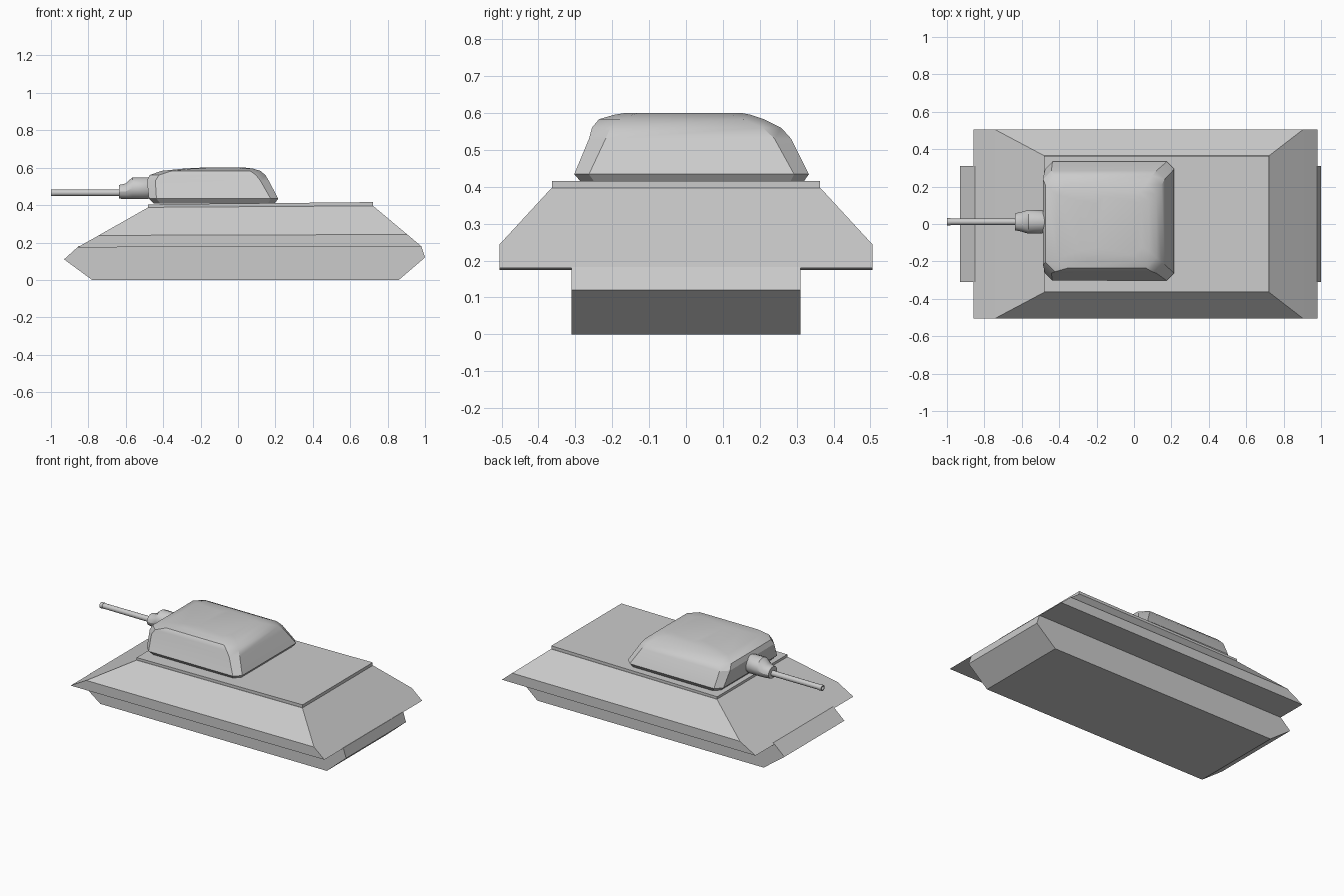
import bpy, bmesh, math

if "Cube" in bpy.data.objects:
    bpy.data.objects.remove(bpy.data.objects["Cube"])


def loft(name, rings, smooth=False, close=False):
    """Skin a list of equal-length vertex rings; cap both ends, or join last to first."""
    bm = bmesh.new()
    vs = [[bm.verts.new(p) for p in r] for r in rings]
    n = len(vs[0])
    pairs = list(zip(vs, vs[1:])) + ([(vs[-1], vs[0])] if close else [])
    for a, b in pairs:
        for i in range(n):
            j = (i + 1) % n
            bm.faces.new((a[i], a[j], b[j], b[i]))
    if not close:
        bm.faces.new(vs[0])
        bm.faces.new(vs[-1])
    bmesh.ops.recalc_face_normals(bm, faces=bm.faces)
    me = bpy.data.meshes.new(name)
    bm.to_mesh(me)
    bm.free()
    ob = bpy.data.objects.new(name, me)
    bpy.context.collection.objects.link(ob)
    if smooth:
        bpy.ops.object.select_all(action='DESELECT')
        ob.select_set(True)
        bpy.context.view_layer.objects.active = ob
        bpy.ops.object.shade_smooth_by_angle(angle=math.radians(30))
    return ob


def rect(x0, x1, y, z0, z1=None):
    """Rectangle in plan; z0 at the nose end and z1 at the tail end."""
    z1 = z0 if z1 is None else z1
    return [(x0, -y, z0), (x1, -y, z1), (x1, y, z1), (x0, y, z0)]


def octagon(z, x0, x1, y0, y1, c):
    """Rectangle in plan with clipped corners."""
    return [(x0 + c, y0, z), (x1 - c, y0, z), (x1, y0 + c, z), (x1, y1 - c, z),
            (x1 - c, y1, z), (x0 + c, y1, z), (x0, y1 - c, z), (x0, y0 + c, z)]


def circle(x, z, ry, rz, y=0.012, n=14):
    """Ring around the gun axis."""
    return [(x, y + ry * math.cos(2 * math.pi * i / n),
             z + rz * math.sin(2 * math.pi * i / n)) for i in range(n)]


# Lower hull: side profile extruded across the width
profile = [(-0.93, 0.11), (-0.78, 0), (0.86, 0), (1.0, 0.12), (0.98, 0.182), (-0.85, 0.182)]
loft("lower_hull", [[(x, y, z) for x, z in profile] for y in (-0.31, 0.31)])

# Upper hull with sloped sides, nose and tail
loft("upper_hull", [
    rect(-0.858, 0.98, 0.506, 0.174, 0.18),
    rect(-0.745, 0.905, 0.506, 0.238, 0.243),
    rect(-0.48, 0.722, 0.365, 0.388, 0.396)])

# Deck plate
loft("deck", [rect(-0.48, 0.722, 0.363, 0.386, 0.394),
              rect(-0.48, 0.722, 0.363, 0.404, 0.416)])

# Turret: clipped-corner sections stacked upward
loft("turret", [
    octagon(0.408, -0.45, 0.195, -0.28, 0.315, 0.035),
    octagon(0.434, -0.476, 0.215, -0.303, 0.333, 0.04),
    octagon(0.53, -0.487, 0.165, -0.263, 0.285, 0.045),
    octagon(0.56, -0.473, 0.147, -0.255, 0.258, 0.05),
    octagon(0.583, -0.41, 0.12, -0.236, 0.212, 0.055),
    octagon(0.595, -0.29, 0.08, -0.195, 0.175, 0.05),
    octagon(0.60, -0.20, 0.04, -0.165, 0.15, 0.04)], smooth=True)

# Mantlet collar behind the barrel
loft("mantlet", [
    circle(-0.637, 0.471, 0.045, 0.037),
    circle(-0.60, 0.474, 0.053, 0.043),
    circle(-0.565, 0.49, 0.064, 0.06),
    circle(-0.49, 0.49, 0.062, 0.06),
    circle(-0.44, 0.49, 0.04, 0.05)], smooth=True)

# Gun barrel with a muzzle band and open bore
loft("gun_barrel", [circle(x, 0.466, r, r) for x, r in (
    (-0.60, 0.018), (-0.98, 0.017), (-0.98, 0.019), (-1.0, 0.019),
    (-1.0, 0.012), (-0.94, 0.012))], smooth=True)
